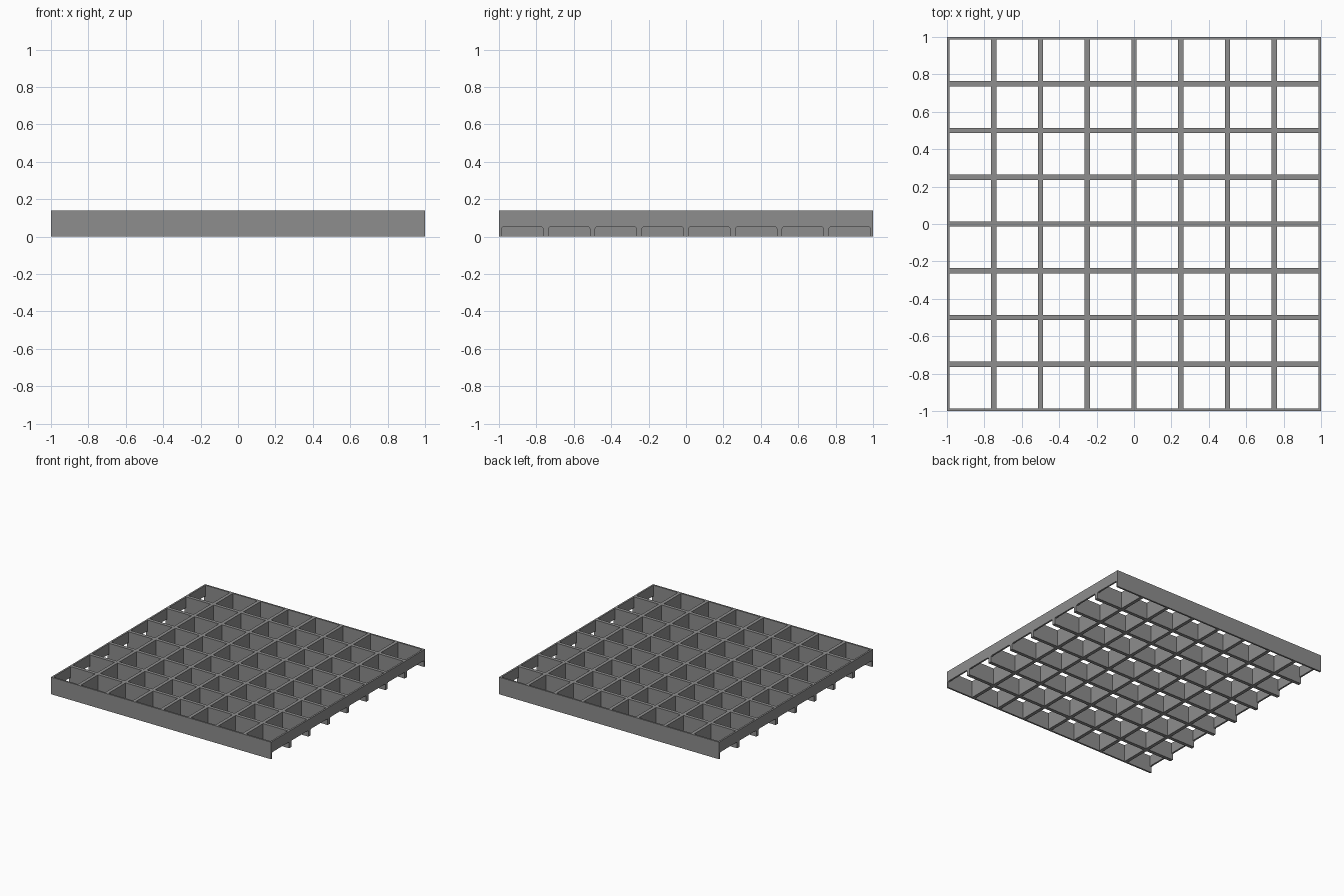
import bpy, bmesh

if "Cube" in bpy.data.objects:
    bpy.data.objects.remove(bpy.data.objects["Cube"])

N = 8              # cells per side
PITCH = 2 / N
T = 0.028          # inner slat thickness
E = T / 2          # outer frame thickness
H = 0.14           # overall height
NOTCH = 0.052      # height of the side openings
C = 0.01           # softened opening corners

grey = bpy.data.materials.new("mid_grey")
grey.diffuse_color = (0.27, 0.27, 0.27, 1)
grey.use_nodes = True
grey.node_tree.nodes["Principled BSDF"].inputs["Base Color"].default_value = grey.diffuse_color


def finish(name, bm):
    bmesh.ops.recalc_face_normals(bm, faces=bm.faces)
    me = bpy.data.meshes.new(name)
    bm.to_mesh(me)
    bm.free()
    me.materials.append(grey)
    ob = bpy.data.objects.new(name, me)
    bpy.context.collection.objects.link(ob)


def add_box(bm, x0, x1, y0, y1):
    vs = bmesh.ops.create_cube(bm, size=1)["verts"]
    for v in vs:
        v.co = (x1 if v.co.x > 0 else x0, y1 if v.co.y > 0 else y0, H if v.co.z > 0 else 0)


inner = [-1 + PITCH * i for i in range(1, N)]
a = 1 - E

# Front and back frame walls
for name, y0, y1 in (("front_wall", -1, -a), ("back_wall", a, 1)):
    bm = bmesh.new()
    add_box(bm, -a, a, y0, y1)
    finish(name, bm)

# Long slats running side to side
for i, y in enumerate(inner):
    bm = bmesh.new()
    add_box(bm, -a, a, y - E, y + E)
    finish(f"long_slat_{i + 1}", bm)

# Cross slats, fitted between the long slats
for i, x in enumerate(inner):
    bm = bmesh.new()
    for k in range(N):
        y = -1 + PITCH * k
        add_box(bm, x - E, x + E, y + E, y + PITCH - E)
    finish(f"cross_slat_{i + 1}", bm)

# Side walls with a row of openings along the bottom
profile = [(-1, H), (-1, 0)]
for k in range(N):
    y0 = -1 + PITCH * k + E
    y1 = y0 + PITCH - T
    profile += [(y0, 0), (y0, NOTCH - C), (y0 + C * 0.3, NOTCH - C * 0.3), (y0 + C, NOTCH),
                (y1 - C, NOTCH), (y1 - C * 0.3, NOTCH - C * 0.3), (y1, NOTCH - C), (y1, 0)]
profile += [(1, 0), (1, H)]
for name, x0, x1 in (("left_wall", -1, -a), ("right_wall", a, 1)):
    bm = bmesh.new()
    face = bm.faces.new([bm.verts.new((x0, y, z)) for y, z in profile])
    ext = bmesh.ops.extrude_face_region(bm, geom=[face])["geom"]
    bmesh.ops.translate(bm, vec=(x1 - x0, 0, 0),
                        verts=[g for g in ext if isinstance(g, bmesh.types.BMVert)])
    finish(name, bm)
